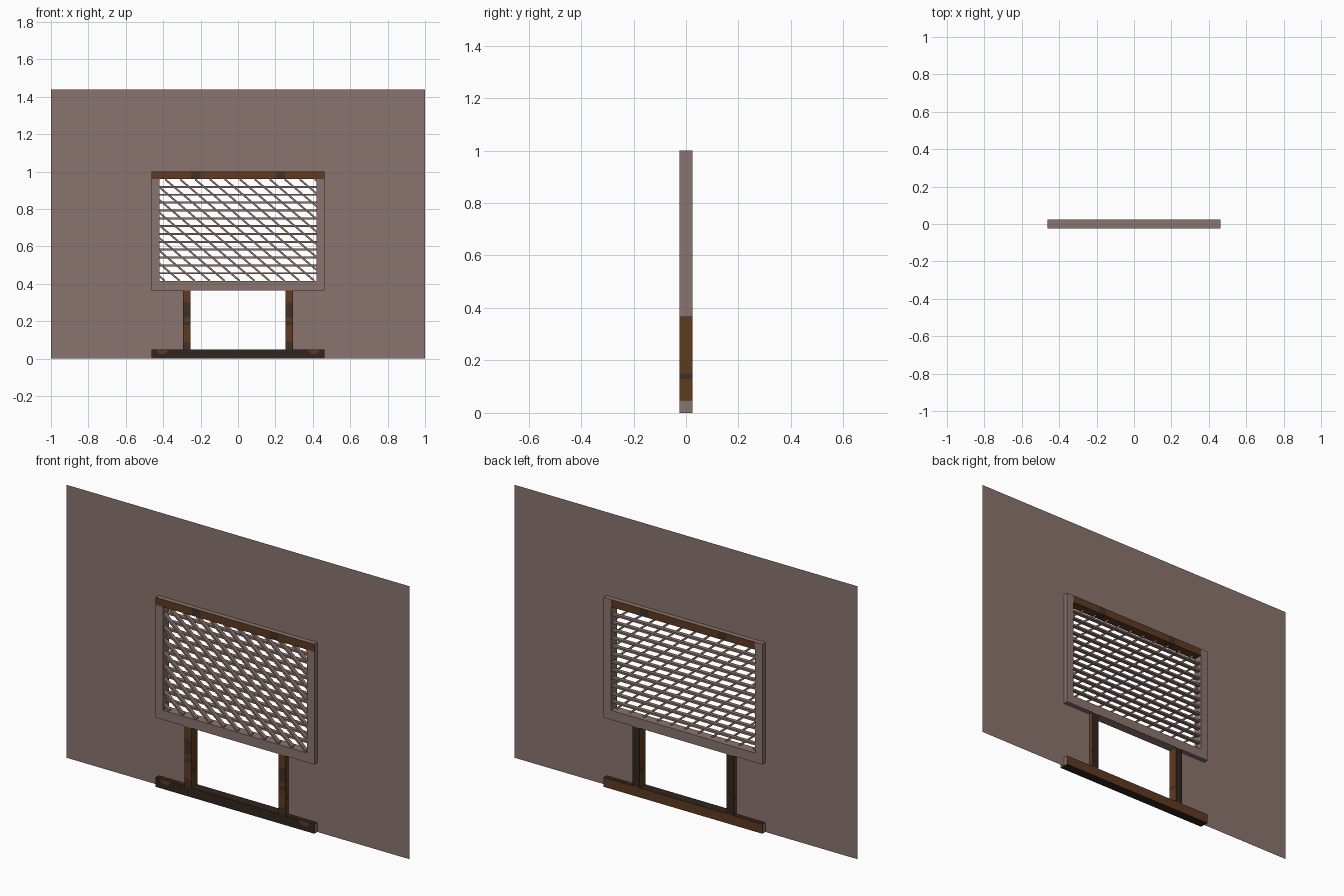
import bpy, bmesh, math
from mathutils import Vector

if "Cube" in bpy.data.objects:
    bpy.data.objects.remove(bpy.data.objects["Cube"])


def srgb(name, r, g, b):
    m = bpy.data.materials.new(name)
    lin = [((c / 255 + 0.055) / 1.055) ** 2.4 for c in (r, g, b)]
    m.diffuse_color = (*lin, 1)
    m.use_nodes = True
    m.node_tree.nodes["Principled BSDF"].inputs["Base Color"].default_value = m.diffuse_color
    return m


MAUVE, BROWN, DARK, SHADE = range(4)
MATS = [srgb("mauve_paint", 138, 116, 110), srgb("rust_brown", 95, 58, 32),
        srgb("dark_wood", 50, 37, 29), srgb("dull_stain", 64, 48, 38)]


def finish(name, bm):
    me = bpy.data.meshes.new(name)
    bm.to_mesh(me)
    bm.free()
    for m in MATS:
        me.materials.append(m)
    ob = bpy.data.objects.new(name, me)
    bpy.context.collection.objects.link(ob)
    return ob


def add_box(bm, lo, hi):
    vs = [bm.verts.new((x, y, z)) for x in (lo[0], hi[0])
          for y in (lo[1], hi[1]) for z in (lo[2], hi[2])]
    for f in ((0, 1, 3, 2), (4, 6, 7, 5), (0, 4, 5, 1), (2, 3, 7, 6), (0, 2, 6, 4), (1, 5, 7, 3)):
        bm.faces.new([vs[i] for i in f])


def beam(name, lo, hi, axis=0, cuts=(), rule=lambda c, n: MAUVE):
    """Box cut across an axis, coloured by face centre and normal."""
    bm = bmesh.new()
    add_box(bm, lo, hi)
    no = Vector([1 if i == axis else 0 for i in range(3)])
    for c in cuts:
        bmesh.ops.bisect_plane(bm, geom=bm.verts[:] + bm.edges[:] + bm.faces[:],
                               plane_co=no * c, plane_no=no)
    bmesh.ops.recalc_face_normals(bm, faces=bm.faces[:])
    for f in bm.faces:
        f.material_index = rule(f.calc_center_median(), f.normal)
    return finish(name, bm)


W, D, Z0, ZT = 0.463, 0.025, 0.365, 1.0      # panel half width, half depth, bottom, top
IW, IZ0, IZ1 = 0.42, 0.415, 0.96             # opening inside the frame
LI, LO, BASE = 0.255, 0.295, 0.05            # legs and base rail

# Flat sheet around the stand, left open where the stand is
bm = bmesh.new()
xs, zs = [-1, -W, -LO, LO, W, 1], [0, BASE, Z0, ZT, 1.44]
for i in range(5):
    for j in range(4):
        x = abs(xs[i] + xs[i + 1]) / 2
        z = (zs[j] + zs[j + 1]) / 2
        if z < ZT and x < (LO if BASE < z < Z0 else W):
            continue
        bm.faces.new([bm.verts.new(p) for p in (
            (xs[i], 0, zs[j]), (xs[i + 1], 0, zs[j]),
            (xs[i + 1], 0, zs[j + 1]), (xs[i], 0, zs[j + 1]))])
bmesh.ops.remove_doubles(bm, verts=bm.verts[:], dist=1e-5)
finish("backing_sheet", bm)


# Frame top rail: brown front, back and underside with two stains
def top_rule(c, n):
    if n.z > 0.5 or abs(n.x) > 0.5 or (n.y > 0.5 and abs(c.x) > IW):
        return MAUVE
    return SHADE if 0.2 < abs(c.x) < 0.25 else BROWN


beam("frame_top_rail", (-W, -D, IZ1), (W, D, ZT), 0,
     (-IW, -0.25, -0.205, 0.205, 0.25, IW), top_rule)
beam("frame_bottom_rail", (-W, -D, Z0), (W, D, IZ0))


# Base rail: dark front and underside, brown back, mauve ends
def base_rule(c, n):
    if abs(n.x) > 0.5:
        return MAUVE
    return BROWN if n.y > 0.5 else DARK


beam("base_rail", (-W, -D, 0), (W, D, BASE), 0, (), base_rule)


# Legs: brown with stained bands, dark at the back
def leg_rule(c, n):
    if n.y > 0.5:
        return DARK
    if n.y < -0.5:
        return SHADE if 0.22 < c.z < 0.3 or c.z < 0.09 or 0.18 < c.z < 0.2 else BROWN
    return SHADE if 0.13 < c.z < 0.15 else BROWN


for s, side in ((-1, "left"), (1, "right")):
    a, b = sorted((s * IW, s * W))
    beam("frame_stile_" + side, (a, -D, IZ0), (b, D, IZ1))
    a, b = sorted((s * LI, s * LO))
    beam("leg_" + side, (a, -D, BASE), (b, D, Z0), 2,
         (0.09, 0.13, 0.15, 0.18, 0.2, 0.22, 0.3), leg_rule)
    # Half-round rust mark on the front of the base rail
    bm = bmesh.new()
    f = bm.faces.new([bm.verts.new((s * 0.405 + 0.03 * math.cos(t * math.pi / 10), -D - 0.001,
                                    BASE - 0.026 * math.sin(t * math.pi / 10)))
                      for t in range(11)])
    f.normal_update()
    if f.normal.y > 0:
        f.normal_flip()
    f.material_index = BROWN
    finish("rust_mark_" + side, bm)

# Horizontal slats in the rear half of the opening
T = 0.005
bm = bmesh.new()
for k in range(1, 13):
    z = IZ0 + k * (IZ1 - IZ0) / 13
    add_box(bm, (-IW, 0, z - T), (IW, 0.02, z + T))
bmesh.ops.recalc_face_normals(bm, faces=bm.faces[:])
finish("horizontal_slats", bm)

# Diagonal slats in the front half, falling to the right
bm = bmesh.new()
slope, step = 0.85, 0.08
h = T * math.sqrt(1 + slope ** 2)
x0 = -IW - (IZ1 - IZ0) / slope + 0.03
while x0 < IW:
    # x0 is where the slat meets the top of the opening
    xa = max(x0, -IW)
    xb = min(x0 + (IZ1 - IZ0) / slope, IW)
    if xb - xa > 0.01:
        za, zb = IZ1 - (xa - x0) * slope, IZ1 - (xb - x0) * slope
        n0 = len(bm.verts)
        add_box(bm, (xa, -0.02, -h), (xb, 0, h))
        bm.verts.ensure_lookup_table()
        for v in bm.verts[n0:]:
            v.co.z += za if v.co.x < (xa + xb) / 2 else zb
    x0 += step
bmesh.ops.recalc_face_normals(bm, faces=bm.faces[:])
finish("diagonal_slats", bm)
